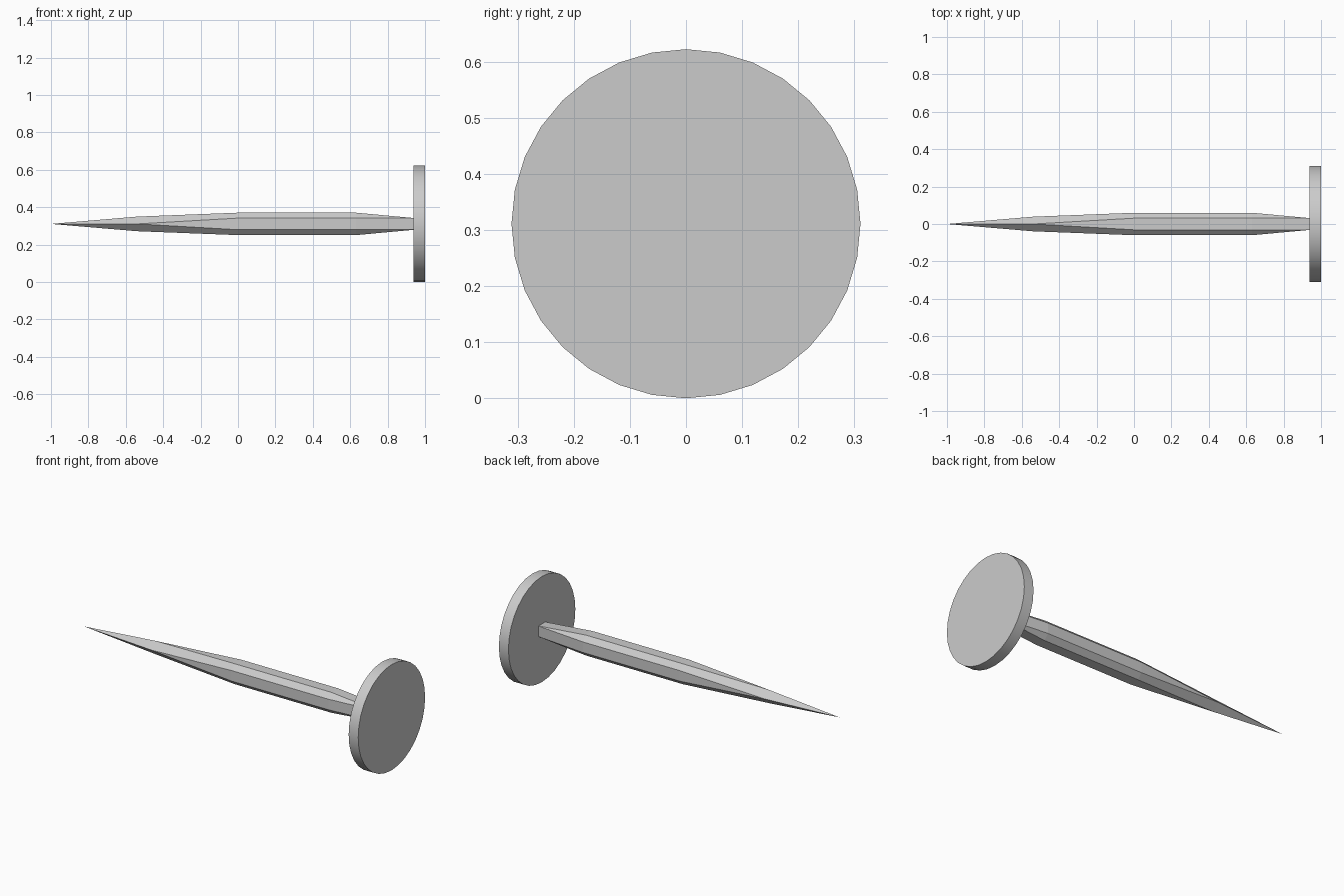
import bpy, bmesh, math

if "Cube" in bpy.data.objects:
    bpy.data.objects.remove(bpy.data.objects["Cube"])

CZ = 0.311  # height of the nail's axis


def new_object(name, bm):
    bmesh.ops.recalc_face_normals(bm, faces=bm.faces[:])
    mesh = bpy.data.meshes.new(name)
    bm.to_mesh(mesh)
    bm.free()
    ob = bpy.data.objects.new(name, mesh)
    bpy.context.collection.objects.link(ob)
    return ob


def section(bm, x, outer, inner):
    """Chamfered square around the axis: eight corners in order."""
    corners = [(outer, inner), (inner, outer)]
    ring = []
    for k in range(4):
        c, s = round(math.cos(k * math.pi / 2)), round(math.sin(k * math.pi / 2))
        for y, z in corners:
            ring.append(bm.verts.new((x, c * y - s * z, CZ + s * y + c * z)))
    return ring


# Shank: square neck, chamfered body, diamond taper, sharp point
bm = bmesh.new()
rings = [section(bm, *p) for p in (
    (0.945, 0.031, 0.031),
    (0.63, 0.060, 0.031),
    (0.0, 0.060, 0.031),
    (-0.54, 0.039, 0.0),
    (-1.0, 0.0, 0.0))]
for a, b in zip(rings, rings[1:]):
    for i in range(8):
        j = (i + 1) % 8
        bm.faces.new((a[i], a[j], b[j], b[i]))
bm.faces.new(rings[0])
bmesh.ops.remove_doubles(bm, verts=bm.verts[:], dist=0.0005)
new_object("shank", bm)

# Head: flat round disc facing along x
bpy.ops.mesh.primitive_cylinder_add(vertices=32, radius=0.311, depth=0.062,
                                    location=(0.969, 0, CZ),
                                    rotation=(0, math.pi / 2, 0))
head = bpy.context.object
head.name = head.data.name = "head"
bpy.ops.object.shade_smooth_by_angle(angle=math.radians(30))
